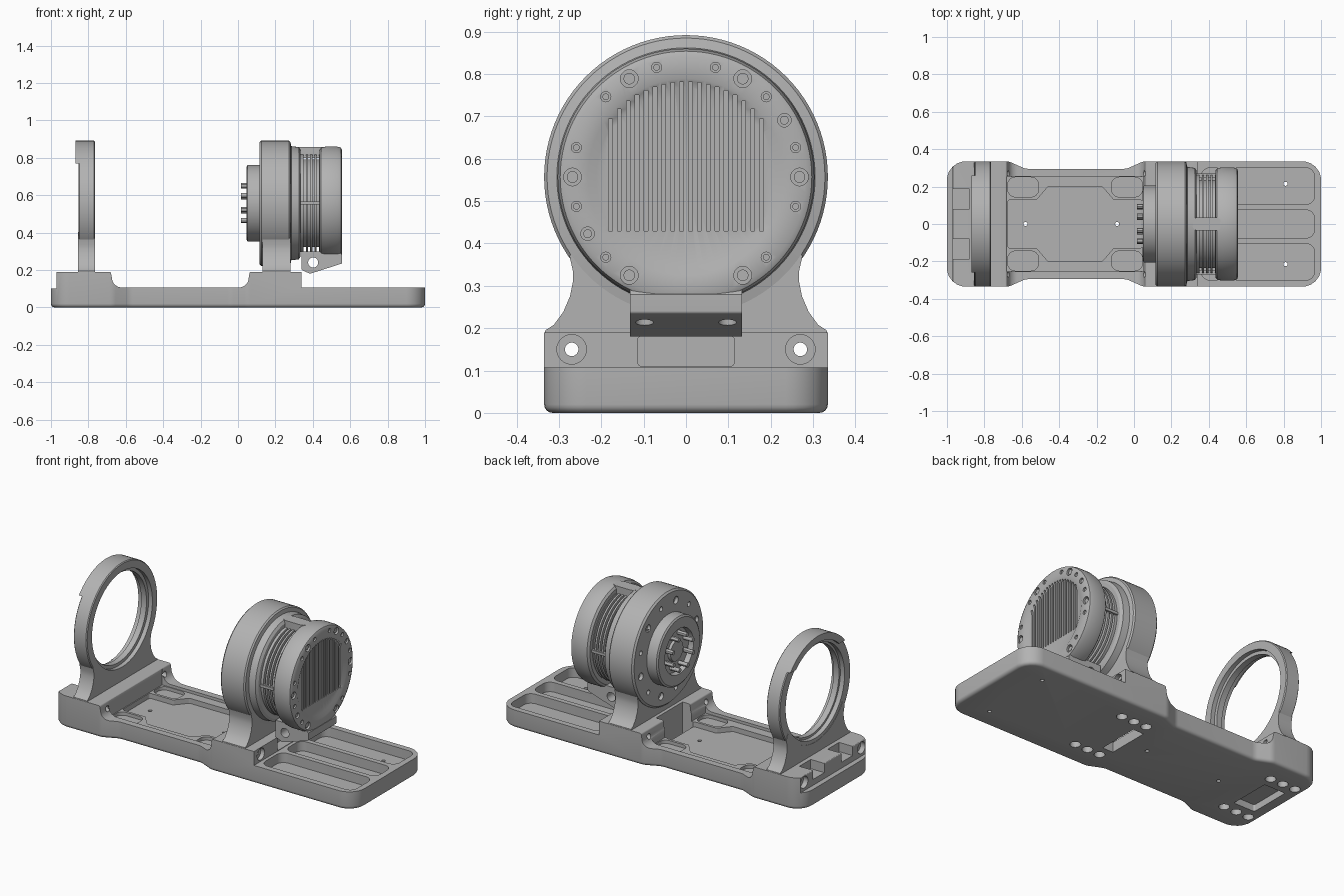
import bpy, bmesh, math
from mathutils import Vector

cube = bpy.data.objects.get("Cube")
if cube:
    bpy.data.objects.remove(cube)

ZC = 0.557  # height of the common ring axis
GREY = (0.45, 0.45, 0.45, 1)
mat = bpy.data.materials.new("machined grey")
mat.use_nodes = True
mat.diffuse_color = GREY
mat.node_tree.nodes["Principled BSDF"].inputs["Base Color"].default_value = GREY
parts = []


def finish(bm, name):
    bmesh.ops.recalc_face_normals(bm, faces=bm.faces)
    me = bpy.data.meshes.new(name)
    bm.to_mesh(me)
    bm.free()
    me.materials.append(mat)
    ob = bpy.data.objects.new(name, me)
    bpy.context.collection.objects.link(ob)
    parts.append(ob)
    return ob


def prism(name, pts, axis, lo, hi, bevel_low=0):
    """Extrude a flat outline along one axis."""
    place = {"x": lambda a, b, t: (t, a, b), "y": lambda a, b, t: (a, t, b),
             "z": lambda a, b, t: (a, b, t)}[axis]
    bm = bmesh.new()
    low = [bm.verts.new(place(a, b, lo)) for a, b in pts]
    high = [bm.verts.new(place(a, b, hi)) for a, b in pts]
    bottom = bm.faces.new(low)
    bm.faces.new(high)
    for i in range(len(pts)):
        j = (i + 1) % len(pts)
        bm.faces.new((low[i], low[j], high[j], high[i]))
    if bevel_low:
        bmesh.ops.recalc_face_normals(bm, faces=bm.faces)
        bmesh.ops.bevel(bm, geom=list(bottom.edges), offset=bevel_low, segments=4,
                        profile=0.5, affect="EDGES")
    return finish(bm, name)


def box(name, x0, x1, y0, y1, z0, z1):
    return prism(name, [(x0, y0), (x1, y0), (x1, y1), (x0, y1)], "z", z0, z1)


def circle(a, b, r, n=24):
    return [(a + r * math.cos(i * math.tau / n), b + r * math.sin(i * math.tau / n)) for i in range(n)]


def lathe(name, profile, closed=False, steps=96):
    """Turn an (x, radius) profile around the ring axis."""
    bm = bmesh.new()
    vs = [bm.verts.new((x, 0, ZC + r)) for x, r in profile]
    es = [bm.edges.new(p) for p in zip(vs, vs[1:])]
    if closed:
        es.append(bm.edges.new((vs[-1], vs[0])))
    bmesh.ops.spin(bm, geom=vs + es, cent=(0, 0, ZC), axis=(1, 0, 0), angle=math.tau, steps=steps)
    bmesh.ops.remove_doubles(bm, verts=bm.verts, dist=1e-5)
    return finish(bm, name)


def rounded(corners, n=6):
    """Fillet each (a, b, radius) corner of an outline."""
    out = []
    for i, (a, b, r) in enumerate(corners):
        p = Vector((a, b))
        if not r:
            out.append((a, b))
            continue
        u = (Vector(corners[i - 1][:2]) - p).normalized()
        v = (Vector(corners[(i + 1) % len(corners)][:2]) - p).normalized()
        half = u.angle(v) / 2
        d = r / math.tan(half)
        c = p + (u + v).normalized() * r / math.sin(half)
        s, e = p + u * d - c, p + v * d - c
        out += [tuple(c + s.lerp(e, k / n).normalized() * r) for k in range(n + 1)]
    return out


def rrect(x0, x1, y0, y1, r):
    return rounded([(x0, y0, r), (x1, y0, r), (x1, y1, r), (x0, y1, r)])


def boolean(ob, cutter, op="DIFFERENCE"):
    m = ob.modifiers.new("cut", "BOOLEAN")
    m.operation, m.object, m.solver = op, cutter, "EXACT"
    bpy.context.view_layer.objects.active = ob
    bpy.ops.object.modifier_apply(modifier=m.name)
    parts.remove(cutter)
    bpy.data.objects.remove(cutter)


# Base: waisted plan cut to the stepped side profile
half = [(1, 0.335, 0.1), (0.05, 0.335, 0.08), (-0.04, 0.295, 0.08),
        (-0.58, 0.295, 0.08), (-0.67, 0.335, 0.08), (-1, 0.335, 0.1)]
plan = rounded([(x, -y, r) for x, y, r in reversed(half)] + half)
base = prism("base", plan, "z", 0, 0.25, 0.02)
side = rounded([(-1.1, -0.1, 0), (1.1, -0.1, 0), (1.1, 0.107, 0), (0.34, 0.107, 0), (0.34, 0.19, 0),
                (0.062, 0.19, 0.01), (0.05, 0.107, 0.05), (-0.665, 0.107, 0.05), (-0.68, 0.19, 0.01),
                (-0.97, 0.19, 0.004), (-0.97, 0.1, 0), (-1.1, 0.1, 0)])
boolean(base, prism("cutter", side, "y", -1, 1), "INTERSECT")

# Tray between the two blocks
boolean(base, box("cutter", -0.68, 0.05, -0.255, 0.255, 0.09, 0.3))
oct_half = [(0.045, 0.13), (-0.11, 0.13), (-0.17, 0.2), (-0.46, 0.2), (-0.52, 0.13), (-0.675, 0.13)]
octagon = rounded([(x, -y, 0.015) for x, y in reversed(oct_half)] + [(x, y, 0.015) for x, y in oct_half])
boolean(base, prism("cutter", octagon, "z", 0.06, 0.3))
for s in (-1, 1):
    y0, y1 = sorted((s * 0.145, s * 0.25))
    for x0, x1 in ((-0.675, -0.51), (-0.12, 0.045)):
        boolean(base, prism("cutter", rrect(x0, x1, y0, y1, 0.04), "z", 0.07, 0.3))
    # long bolt holes with counterbores through the blocks
    boolean(base, prism("cutter", circle(s * 0.27, 0.15, 0.016), "x", -1.1, 1.1))
    for x0, x1 in ((0.315, 0.4), (-1.05, -0.94)):
        boolean(base, prism("cutter", circle(s * 0.27, 0.15, 0.035), "x", x0, x1))
    # notches behind the plain ring
    y0, y1 = sorted((s * 0.08, s * 0.187))
    boolean(base, box("cutter", -1.05, -0.88, y0, y1, 0.135, 0.3))
    # through holes and blind holes under the base
    boolean(base, prism("cutter", circle(0.81, s * 0.215, 0.011), "z", -0.1, 0.3))
    for xc in (-0.86, 0.16):
        for k in (-1, 0, 1):
            boolean(base, prism("cutter", circle(xc + k * 0.083, s * 0.19, 0.029), "z", -0.1, 0.04))
for x in (-0.58, -0.09):
    boolean(base, prism("cutter", circle(x, 0, 0.011), "z", -0.1, 0.3))

# Rear pockets, cable slot and recesses
for y0, y1 in ((-0.3, -0.105), (-0.075, 0.075), (0.105, 0.3)):
    boolean(base, prism("cutter", rrect(0.36, 0.965, y0, y1, 0.045), "z", 0.05, 0.3))
boolean(base, box("cutter", 0.04, 0.11, -0.125, 0.125, -0.1, 0.3))
boolean(base, prism("cutter", rrect(-0.115, 0.115, 0.11, 0.182, 0.012), "x", 0.28, 0.4))
boolean(base, prism("cutter", rrect(-0.93, -0.79, -0.125, 0.125, 0.01), "z", -0.1, 0.04))

# Flared pedestals under both rings
flare = [(0.335, 0.18), (0.332, 0.195), (0.312, 0.208), (0.29, 0.238), (0.274, 0.275),
         (0.267, 0.31), (0.267, 0.335), (0.275, 0.37), (0.25, 0.42)]
foot = flare + [(-y, z) for y, z in reversed(flare)]
for name, x0, x1, bore in (("plain_pedestal", -0.855, -0.765, 0.3), ("motor_pedestal", 0.13, 0.28, 0.3)):
    ped = prism(name, foot, "x", x0, x1)
    boolean(ped, prism("cutter", circle(0, ZC, bore, 96), "x", -1, 1))

# Plain ring with a stepped bore and a lip over its top
lathe("plain_ring", [(-0.853, 0.33), (-0.848, 0.335), (-0.77, 0.335), (-0.765, 0.33), (-0.765, 0.285),
                     (-0.79, 0.285), (-0.79, 0.265), (-0.825, 0.265), (-0.825, 0.278), (-0.853, 0.278)], True)
lip = lathe("plain_ring_lip", [(-0.87, 0.295), (-0.87, 0.335), (-0.845, 0.335), (-0.845, 0.295)], True)
boolean(lip, box("cutter", -1, -0.7, -0.5, 0.5, 0.77, 1), "INTERSECT")

# Motor ring: flange, housing, collar and finned neck turned as one part
neck = [(0.335, 0.262)]
for x in (0.357, 0.38, 0.403, 0.426):
    neck += [(x - 0.006, 0.262), (x - 0.006, 0.235), (x + 0.006, 0.235), (x + 0.006, 0.262)]
ring = lathe("motor_ring", [(0.075, 0), (0.075, 0.13), (0.045, 0.135), (0.045, 0.195), (0.052, 0.205),
                            (0.115, 0.205), (0.115, 0.325), (0.125, 0.335), (0.272, 0.335), (0.28, 0.328),
                            (0.285, 0.305), (0.325, 0.3), (0.335, 0.285)] + neck + [(0.45, 0.262), (0.45, 0)])
for i in range(12):
    a = math.radians(30 * i + 15)
    boolean(ring, prism("cutter", circle(0.27 * math.cos(a), ZC + 0.27 * math.sin(a),
                                         0.022 if i % 2 else 0.014, 16), "x", 0, 0.135))
lathe("flange_hub", [(0.06, 0), (0.06, 0.06), (0.08, 0.065), (0.08, 0)])
for i in range(8):
    a = math.radians(45 * i + 20)
    prism("flange_pin", circle(0.1 * math.cos(a), ZC + 0.1 * math.sin(a), 0.013, 12), "x", 0.015, 0.08)

# Motor cap with dished, slotted face
cap = lathe("motor_cap", [(0.435, 0), (0.435, 0.285), (0.445, 0.298), (0.47, 0.303), (0.53, 0.303),
                          (0.55, 0.297), (0.556, 0.285), (0.556, 0.232), (0.546, 0.212), (0.546, 0)])
for i in range(18):
    y = -0.1785 + 0.021 * i
    boolean(cap, box("cutter", 0.515, 0.6, y - 0.0045, y + 0.0045, 0.43,
                     ZC + math.sqrt(0.225 ** 2 - y * y)))
for i in range(24):
    deg = 15 * i
    if deg % 60 == 0:
        r = 0.021
    elif deg in (30, 210):
        r = 0.016
    elif deg % 30 == 15 and deg not in (255, 285):
        r = 0.012
    else:
        continue
    y, z = 0.268 * math.cos(math.radians(deg)), ZC + 0.268 * math.sin(math.radians(deg))
    boolean(cap, prism("cutter", circle(y, z, r, 20), "x", 0.54, 0.6))
    prism("cap_screw", circle(y, z, r * 0.65, 16), "x", 0.535, 0.55)

# Clips bridging the finned neck: one oval on top, slim bars at the sides
prism("top_clip", rrect(0.31, 0.47, -0.036, 0.036, 0.035), "z", 0.8, 0.858)
for s in (-1, 1):
    box("side_bar", 0.335, 0.44, s * 0.258 - 0.012, s * 0.258 + 0.012, ZC - 0.008, ZC + 0.008)

# Lower bracket with a cross hole
bracket = prism("motor_bracket", rounded([(0.34, 0.3, 0), (0.34, 0.2, 0.01), (0.385, 0.18, 0.01),
                                          (0.557, 0.235, 0.008), (0.557, 0.28, 0), (0.54, 0.3, 0)]),
                "y", -0.132, 0.132)
boolean(bracket, prism("cutter", circle(0.402, 0.24, 0.027), "y", -1, 1))
for s in (-1, 1):
    boolean(bracket, prism("cutter", circle(0.49, s * 0.098, 0.021), "z", 0.1, 0.25))

# Smooth shading with sharp machined edges
bpy.ops.object.select_all(action="DESELECT")
for ob in parts:
    ob.select_set(True)
bpy.context.view_layer.objects.active = base
bpy.ops.object.shade_smooth_by_angle(angle=math.radians(30))
